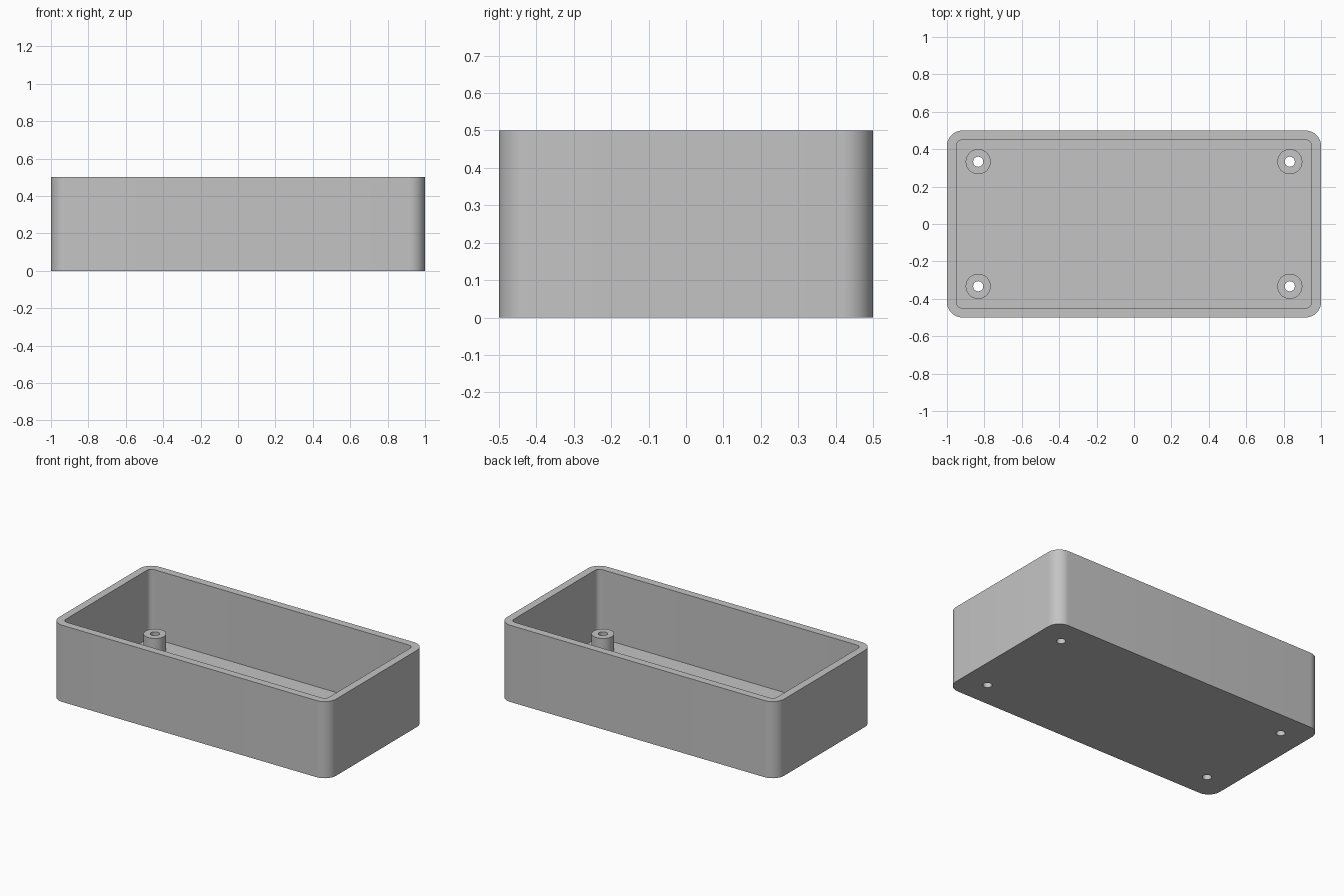
import bpy
import bmesh
from math import cos, sin, pi, radians
from mathutils import Vector

cube = bpy.data.objects.get("Cube")
if cube:
    bpy.data.objects.remove(cube, do_unlink=True)

LENGTH, WIDTH, HEIGHT = 2.0, 1.0, 0.5
WALL, CORNER = 0.05, 0.083
POST_X, POST_Y, POST_TOP = 0.833, 0.333, 0.15
POST_R, HOLE_R = 0.067, 0.027
SIDES = 48

grey = bpy.data.materials.new("plain grey")
grey.use_nodes = True
colour = (0.55, 0.55, 0.55, 1)
grey.diffuse_color = colour
grey.node_tree.nodes["Principled BSDF"].inputs["Base Color"].default_value = colour


def make_object(name, bm):
    bmesh.ops.recalc_face_normals(bm, faces=bm.faces)
    mesh = bpy.data.meshes.new(name)
    bm.to_mesh(mesh)
    bm.free()
    mesh.materials.append(grey)
    obj = bpy.data.objects.new(name, mesh)
    bpy.context.collection.objects.link(obj)
    return obj


def activate(obj):
    bpy.ops.object.select_all(action='DESELECT')
    obj.select_set(True)
    bpy.context.view_layer.objects.active = obj


def prism(name, outline, bottom, top):
    bm = bmesh.new()
    face = bm.faces.new([bm.verts.new((x, y, bottom)) for x, y in outline])
    grown = bmesh.ops.extrude_face_region(bm, geom=[face], use_keep_orig=True)
    verts = [g for g in grown["geom"] if isinstance(g, bmesh.types.BMVert)]
    bmesh.ops.translate(bm, verts=verts, vec=(0, 0, top - bottom))
    return make_object(name, bm)


def rounded_rectangle(length, width, radius, steps=12):
    points = []
    for quarter, (sx, sy) in enumerate([(1, 1), (-1, 1), (-1, -1), (1, -1)]):
        for i in range(steps + 1):
            a = (quarter + i / steps) * pi / 2
            points.append((sx * (length / 2 - radius) + radius * cos(a),
                           sy * (width / 2 - radius) + radius * sin(a)))
    return points


def circle(x, y, radius):
    return [(x + radius * cos(2 * pi * i / SIDES), y + radius * sin(2 * pi * i / SIDES))
            for i in range(SIDES)]


def cut(target, cutter):
    cutter.hide_render = True
    mod = target.modifiers.new("cut", 'BOOLEAN')
    mod.operation, mod.solver, mod.object = 'DIFFERENCE', 'EXACT', cutter
    activate(target)
    bpy.ops.object.modifier_apply(modifier=mod.name)
    bpy.data.objects.remove(cutter, do_unlink=True)


def smooth(obj):
    activate(obj)
    bpy.ops.object.shade_smooth_by_angle(angle=radians(30))


# Open tray: rounded block with its inside hollowed out
tray = prism("tray", rounded_rectangle(LENGTH, WIDTH, CORNER), 0, HEIGHT)
cut(tray, prism("cavity_cutter",
                rounded_rectangle(LENGTH - 2 * WALL, WIDTH - 2 * WALL, CORNER - WALL),
                WALL, HEIGHT + 0.1))

# Screw holes through the floor, each with a hollow post above it
posts = [("front_right", -1, -1), ("front_left", 1, -1),
         ("back_right", -1, 1), ("back_left", 1, 1)]
for corner, sx, sy in posts:
    x, y = sx * POST_X, sy * POST_Y
    cut(tray, prism("hole_cutter", circle(x, y, HOLE_R), -0.1, WALL + 0.1))

    bm = bmesh.new()
    profile = [(HOLE_R, WALL), (HOLE_R, POST_TOP), (POST_R, POST_TOP), (POST_R, WALL)]
    verts = [bm.verts.new((r, 0, z)) for r, z in profile]
    edges = [bm.edges.new(pair) for pair in zip(verts, verts[1:])]
    bmesh.ops.spin(bm, geom=verts + edges, cent=(0, 0, 0), axis=(0, 0, 1),
                   angle=2 * pi, steps=SIDES, use_merge=True)
    bmesh.ops.remove_doubles(bm, verts=bm.verts, dist=0.0001)
    post = make_object(corner + "_screw_post", bm)
    # An open tube's outward side is set from its upward-facing top ring
    if any(p.normal.z < -0.9 for p in post.data.polygons):
        post.data.flip_normals()
    post.location = Vector((x, y, 0))
    smooth(post)

smooth(tray)
